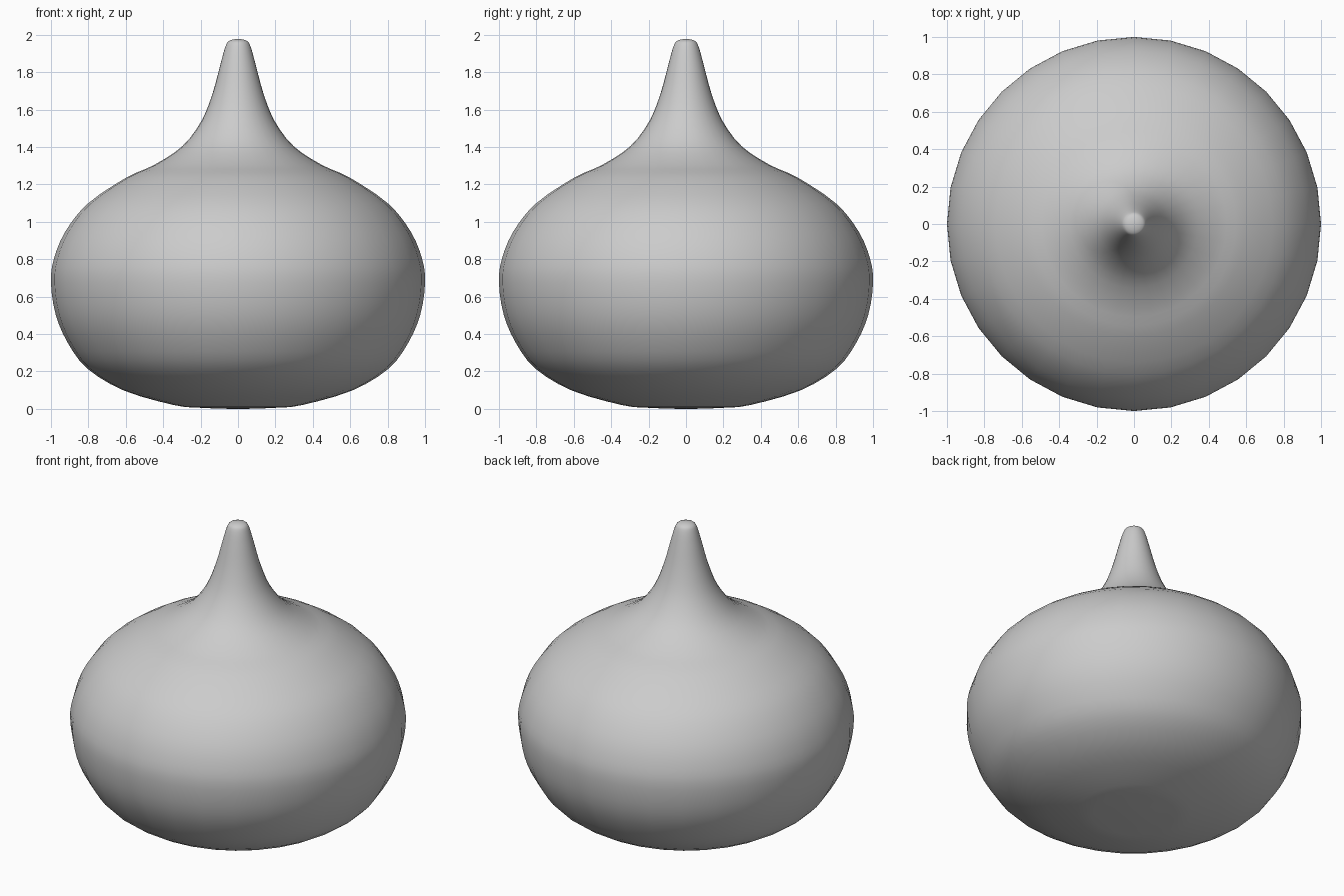
import bpy, bmesh
from math import tau
from mathutils import Vector

if "Cube" in bpy.data.objects:
    bpy.data.objects.remove(bpy.data.objects["Cube"])

# Half profile (radius, height) from base centre to tip
PROFILE = [(0, 0), (0.20, 0.006), (0.34, 0.02), (0.61, 0.098), (0.805, 0.215),
           (0.91, 0.353), (0.975, 0.505), (1.0, 0.674), (0.985, 0.80),
           (0.925, 0.945), (0.805, 1.096), (0.60, 1.235), (0.447, 1.305),
           (0.297, 1.405), (0.195, 1.54), (0.135, 1.69), (0.092, 1.85),
           (0.068, 1.935), (0.048, 1.967), (0, 1.978)]


def smooth_profile(points, steps):
    """Catmull-Rom curve through the points, mirrored over the axis at both ends."""
    pts = [Vector(p) for p in points]
    mirror = lambda p: Vector((-p.x, p.y))
    pts = [mirror(pts[1])] + pts + [mirror(pts[-2])]
    out = []
    for a, b, c, d in zip(pts, pts[1:], pts[2:], pts[3:]):
        for i in range(steps):
            t = i / steps
            out.append(0.5 * (2 * b + (c - a) * t + (2 * a - 5 * b + 4 * c - d) * t**2
                              + (3 * b - a - 3 * c + d) * t**3))
    return out + [pts[-2]]


# Onion-shaped body with its stem, turned in 32 steps
bm = bmesh.new()
verts = [bm.verts.new((p.x, 0, max(p.y, 0))) for p in smooth_profile(PROFILE, 3)]
edges = [bm.edges.new(pair) for pair in zip(verts, verts[1:])]
bmesh.ops.spin(bm, geom=verts + edges, cent=(0, 0, 0), axis=(0, 0, 1),
               angle=tau, steps=32, use_merge=False)
bmesh.ops.remove_doubles(bm, verts=bm.verts, dist=0.0005)
bmesh.ops.recalc_face_normals(bm, faces=bm.faces)
mesh = bpy.data.meshes.new("onion_body")
bm.to_mesh(mesh)
bm.free()
mesh.shade_smooth()
body = bpy.data.objects.new("onion_body", mesh)
bpy.context.collection.objects.link(body)
